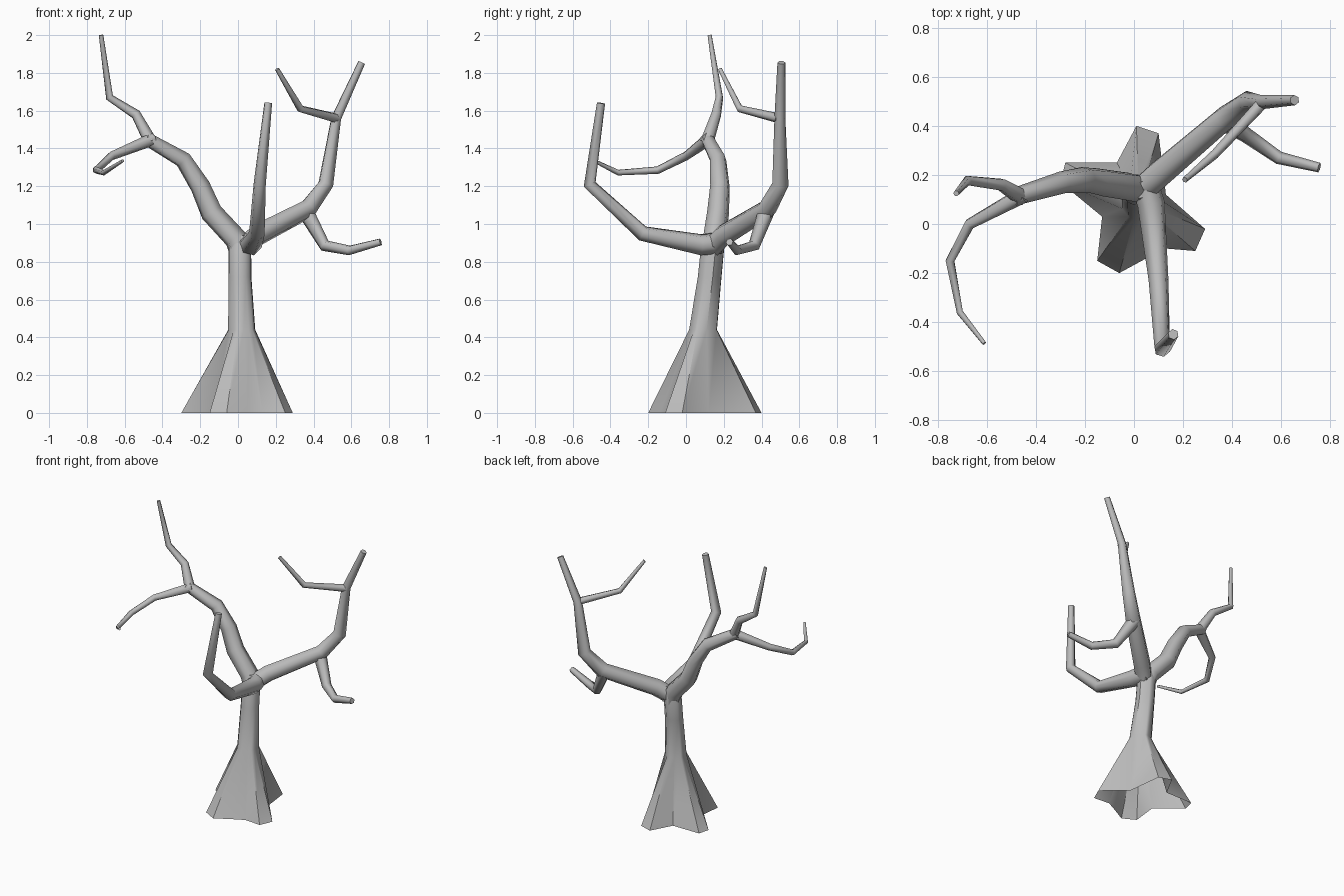
import bpy, bmesh, math
from mathutils import Vector

cube = bpy.data.objects.get("Cube")
if cube:
    bpy.data.objects.remove(cube, do_unlink=True)

bark = bpy.data.materials.new("grey bark")
bark.use_nodes = True
grey = (0.5, 0.5, 0.5, 1)
bark.diffuse_color = grey
bark.node_tree.nodes["Principled BSDF"].inputs["Base Color"].default_value = grey


def loft(name, rings, cap_start, cap_end, angle):
    """Skin a list of equal-sized point rings."""
    bm = bmesh.new()
    rows = [[bm.verts.new(p) for p in ring] for ring in rings]
    for a, b in zip(rows, rows[1:]):
        for i in range(len(a)):
            j = (i + 1) % len(a)
            bm.faces.new((a[i], a[j], b[j], b[i]))
    if cap_start:
        bm.faces.new(rows[0][::-1])
    if cap_end:
        bm.faces.new(rows[-1])
    mesh = bpy.data.meshes.new(name)
    bm.to_mesh(mesh)
    bm.free()
    mesh.materials.append(bark)
    obj = bpy.data.objects.new(name, mesh)
    bpy.context.collection.objects.link(obj)
    bpy.ops.object.select_all(action='DESELECT')
    obj.select_set(True)
    bpy.context.view_layer.objects.active = obj
    bpy.ops.object.shade_smooth_by_angle(angle=math.radians(angle))
    return obj


def branch(name, path, sides=6):
    """Tapered tube along (x, y, z, radius) points, mitred at the bends."""
    pts = [Vector(p[:3]) for p in path]
    dirs = [(b - a).normalized() for a, b in zip(pts, pts[1:])]
    u = dirs[0].orthogonal().normalized()
    rings = []
    for i, p in enumerate(pts):
        before, after = dirs[max(i - 1, 0)], dirs[min(i, len(dirs) - 1)]
        t = (before + after).normalized()
        u = (u - t * u.dot(t)).normalized()
        v = t.cross(u)
        r = path[i][3]
        rings.append([p + (u * math.cos(k) + v * math.sin(k)) * r
                      for k in (math.tau * n / sides for n in range(sides))])
    loft(name, rings, True, True, 65)


# Trunk flaring into a star of four roots, open underneath
roots = [(0.29, -0.02), (0.13, 0.12), (0.10, 0.37), (0.01, 0.40), (-0.07, 0.25),
         (-0.28, 0.25), (-0.30, 0.17), (-0.13, 0.03), (-0.15, -0.15),
         (-0.06, -0.20), (0.05, -0.14), (0.13, -0.10), (0.25, -0.11)]
hub = Vector((0.02, 0.09))
aim = [(Vector(p) - hub).normalized() for p in roots]
rings = [[(x, y, 0) for x, y in roots]]
for cx, cy, z, r in [(0.02, 0.09, 0.44, 0.074), (0.01, 0.125, 0.72, 0.063),
                     (0.01, 0.14, 0.87, 0.062), (0.02, 0.15, 0.94, 0.045)]:
    rings.append([(cx + d.x * r, cy + d.y * r, z) for d in aim])
loft("trunk", rings, False, True, 45)

# Right limb with its rising and drooping twigs
branch("right_limb", [(0.015, 0.14, 0.84, 0.058), (-0.01, 0.15, 0.92, 0.062),
                      (-0.14, 0.17, 1.06, 0.06), (-0.20, 0.18, 1.20, 0.054),
                      (-0.29, 0.17, 1.34, 0.046), (-0.49, 0.11, 1.455, 0.036)])
branch("right_upper_twig", [(-0.46, 0.11, 1.43, 0.036), (-0.54, 0.16, 1.58, 0.027),
                            (-0.68, 0.177, 1.67, 0.021), (-0.725, 0.125, 2.0, 0.012)])
branch("right_drooping_twig", [(-0.45, 0.12, 1.45, 0.036), (-0.67, 0.0, 1.36, 0.024),
                               (-0.75, -0.15, 1.285, 0.02),
                               (-0.71, -0.36, 1.272, 0.015),
                               (-0.61, -0.487, 1.335, 0.009)])

# Front limb
branch("front_limb", [(0.04, 0.18, 0.90, 0.058), (0.07, 0.08, 0.89, 0.058),
                      (0.10, -0.23, 0.95, 0.042), (0.115, -0.51, 1.21, 0.034),
                      (0.16, -0.45, 1.64, 0.022)])

# Left limb with its inner and lower twigs
branch("left_limb", [(0.02, 0.13, 0.87, 0.058), (0.10, 0.20, 0.94, 0.06),
                     (0.37, 0.43, 1.08, 0.053), (0.465, 0.50, 1.21, 0.044),
                     (0.52, 0.497, 1.56, 0.029), (0.655, 0.505, 1.855, 0.021)])
branch("left_inner_twig", [(0.52, 0.49, 1.56, 0.026), (0.33, 0.285, 1.61, 0.02),
                           (0.207, 0.18, 1.82, 0.012)])
branch("left_lower_twig", [(0.35, 0.43, 1.08, 0.045), (0.46, 0.36, 0.885, 0.032),
                           (0.59, 0.27, 0.86, 0.027), (0.755, 0.23, 0.905, 0.02)])
